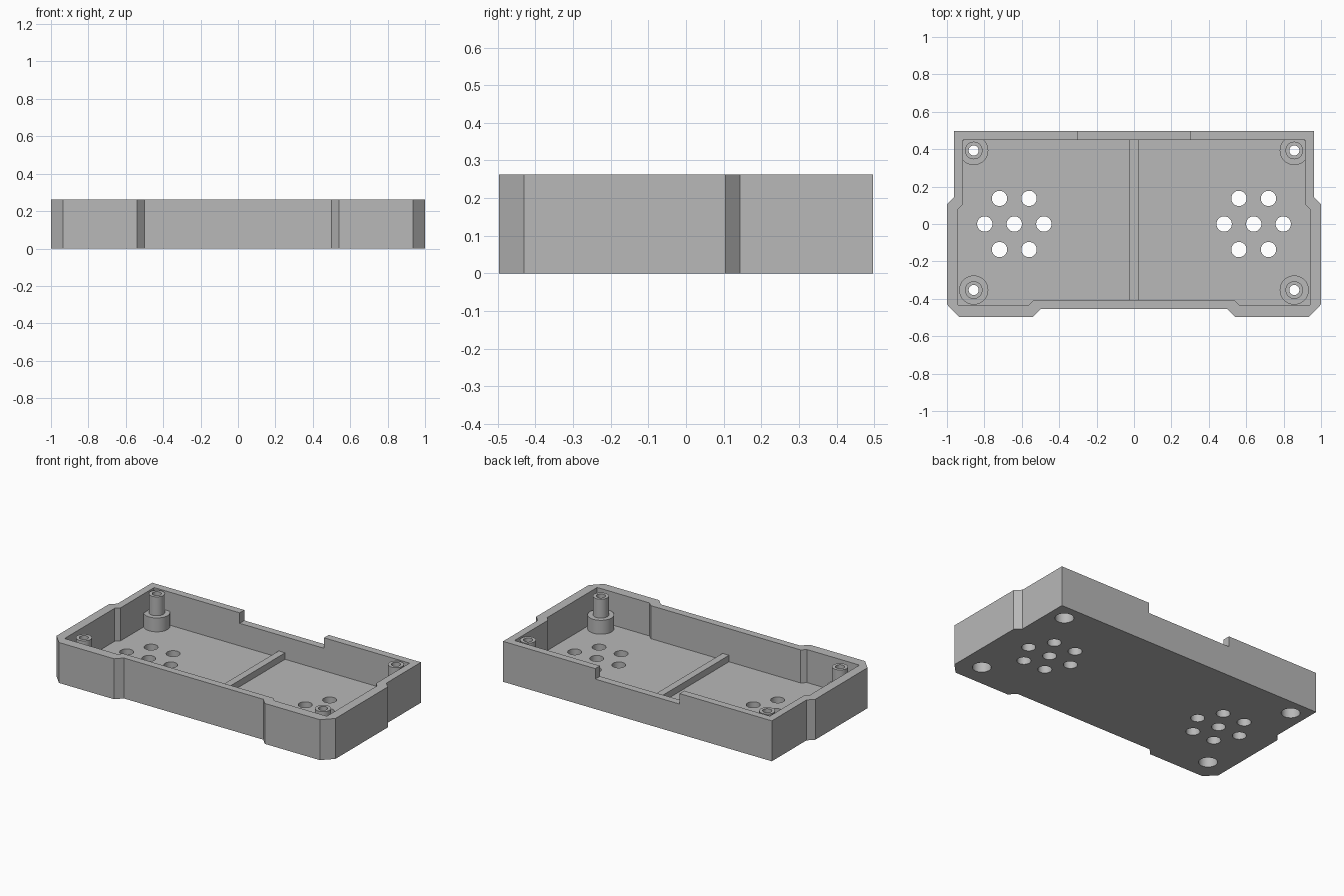
import bpy, bmesh, math

if "Cube" in bpy.data.objects:
    bpy.data.objects.remove(bpy.data.objects["Cube"])

HEIGHT, FLOOR = 0.262, 0.048

grey = bpy.data.materials.new("plain grey")
grey.use_nodes = True
grey.diffuse_color = (0.48, 0.48, 0.48, 1)
grey.node_tree.nodes["Principled BSDF"].inputs["Base Color"].default_value = grey.diffuse_color


def finish(name, bm):
    bmesh.ops.recalc_face_normals(bm, faces=bm.faces)
    mesh = bpy.data.meshes.new(name)
    bm.to_mesh(mesh)
    bm.free()
    mesh.materials.append(grey)
    obj = bpy.data.objects.new(name, mesh)
    bpy.context.collection.objects.link(obj)
    return obj


def add_prism(bm, outline, z0, z1):
    low = [bm.verts.new((x, y, z0)) for x, y in outline]
    high = [bm.verts.new((x, y, z1)) for x, y in outline]
    bm.faces.new(low[::-1])
    bm.faces.new(high)
    n = len(outline)
    for i in range(n):
        j = (i + 1) % n
        bm.faces.new((low[i], low[j], high[j], high[i]))


def prism(name, outline, z0, z1):
    bm = bmesh.new()
    add_prism(bm, outline, z0, z1)
    return finish(name, bm)


def mirrored(half):
    return half + [(-x, y) for x, y in reversed(half)]


def rect(x, y0, y1):
    return mirrored([(x, y0), (x, y1)])


def circle(cx, cy, r, n=40):
    return [(cx + r * math.cos(math.tau * i / n), cy + r * math.sin(math.tau * i / n))
            for i in range(n)]


def activate(obj):
    bpy.ops.object.select_all(action='DESELECT')
    obj.select_set(True)
    bpy.context.view_layer.objects.active = obj


def cut(obj, cutter):
    activate(obj)
    mod = obj.modifiers.new("cut", 'BOOLEAN')
    mod.operation = 'DIFFERENCE'
    mod.solver = 'EXACT'
    mod.object = cutter
    bpy.ops.object.modifier_apply(modifier=mod.name)
    bpy.data.objects.remove(cutter)


def smooth(obj):
    activate(obj)
    bpy.ops.object.shade_smooth_by_angle(angle=math.radians(30))


# Tray: outer block, hollowed, with a notch in the back wall
outer = mirrored([(0.52 - 0.02, -0.455), (0.54, -0.497), (0.935, -0.497), (1.0, -0.43),
                  (1.0, 0.105), (0.963, 0.143), (0.963, 0.497)])
inner = mirrored([(0.537, -0.407), (0.564, -0.433), (0.94, -0.433),
                  (0.94, 0.08), (0.915, 0.105), (0.915, 0.449)])
tray = prism("tray", outer, 0, HEIGHT)
cut(tray, prism("cavity_cutter", inner, FLOOR, HEIGHT + 0.1))
cut(tray, prism("notch_cutter", rect(0.302, 0.42, 0.55), 0.194, HEIGHT + 0.1))

# Vent holes in two hexagonal groups, and screw holes through the floor
posts = [(sx * 0.857, y) for sx in (-1, 1) for y in (-0.353, 0.393)]
bm = bmesh.new()
for sx in (-1, 1):
    group = [(0, 0)] + circle(0, 0, 0.158, 6)
    for x, y in group:
        add_prism(bm, circle(sx * 0.64 + x, y, 0.041), -0.05, 0.1)
for x, y in posts:
    add_prism(bm, circle(x, y, 0.055), -0.05, 0.1)
cut(tray, finish("hole_cutter", bm))
smooth(tray)

# Stepped hollow screw posts, turned from one profile
profile = [(0.027, 0.26), (0.047, 0.26), (0.047, 0.138), (0.078, 0.138),
           (0.078, FLOOR), (0.055, FLOOR), (0.055, 0.09), (0.027, 0.09)]
for i, (cx, cy) in enumerate(posts):
    bm = bmesh.new()
    rings = [[bm.verts.new((x, y, z)) for x, y in circle(cx, cy, r)] for r, z in profile]
    for k, ring in enumerate(rings):
        following = rings[(k + 1) % len(rings)]
        for a in range(len(ring)):
            b = (a + 1) % len(ring)
            bm.faces.new((ring[a], ring[b], following[b], following[a]))
    smooth(finish(f"screw_post_{i + 1}", bm))

# Low rib across the middle of the floor
prism("centre_rib", rect(0.023, -0.41, 0.452), FLOOR, 0.09)
